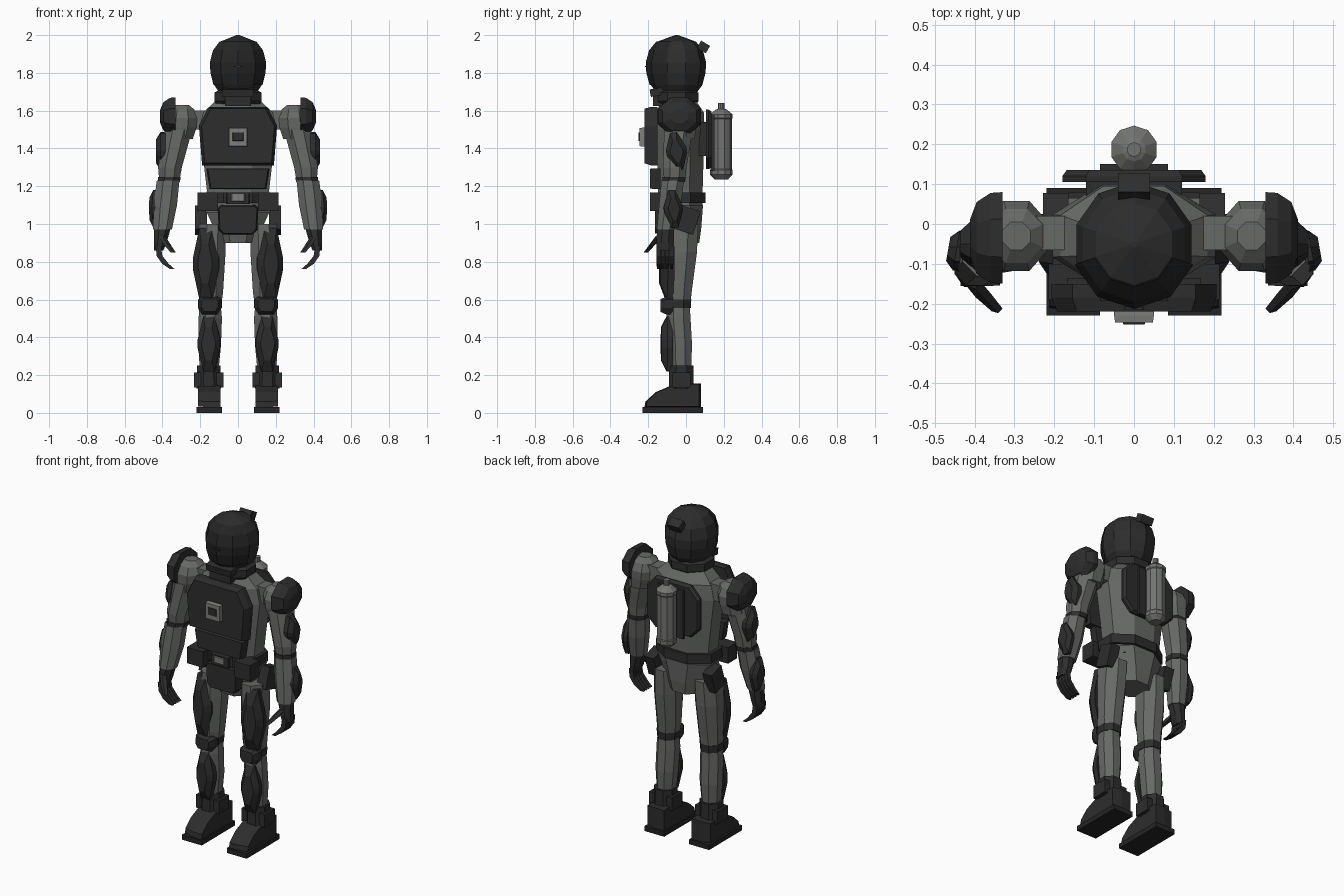
import bpy, bmesh, math
from mathutils import Matrix, Vector

if "Cube" in bpy.data.objects:
    bpy.data.objects.remove(bpy.data.objects["Cube"])


def material(name, r, g, b):
    m = bpy.data.materials.new(name)
    m.diffuse_color = (r, g, b, 1)
    m.use_nodes = True
    m.node_tree.nodes["Principled BSDF"].inputs["Base Color"].default_value = m.diffuse_color
    return m


SUIT = material("suit grey", 0.135, 0.142, 0.134)
TANK = material("tank grey", 0.17, 0.175, 0.165)
ARMOUR = material("armour charcoal", 0.026, 0.026, 0.026)
BLACK = material("visor black", 0.018, 0.018, 0.018)
TRIM = material("badge grey", 0.21, 0.215, 0.2)
HALF_PI = math.pi / 2


def finish(name, bm, mat, mirror):
    bmesh.ops.recalc_face_normals(bm, faces=bm.faces)
    me = bpy.data.meshes.new(name)
    bm.to_mesh(me)
    bm.free()
    me.materials.append(mat)
    ob = bpy.data.objects.new(name, me)
    bpy.context.collection.objects.link(ob)
    if mirror:
        ob.modifiers.new("mirror", 'MIRROR')
    return ob


def skin(bm, rings, caps=True):
    for a, b in zip(rings, rings[1:]):
        for i in range(len(a)):
            j = (i + 1) % len(a)
            bm.faces.new((a[i], a[j], b[j], b[i]))
    if caps:
        bm.faces.new(rings[0])
        bm.faces.new(rings[-1])


def loft(name, rings, mat, n=8, flat=True, mirror=False, keep=None, matrix=None):
    """Stack of n-sided rings (cx, cy, z, rx, ry); flat turns sides to the axes."""
    bm = bmesh.new()
    k = 1 / math.cos(math.pi / n) if flat else 1
    off = math.pi / n if flat else HALF_PI
    loops = []
    for cx, cy, z, rx, ry in rings:
        ang = [off + 2 * math.pi * i / n for i in range(n)]
        loops.append([bm.verts.new((cx + k * rx * math.cos(a), cy + k * ry * math.sin(a), z)) for a in ang])
    skin(bm, loops)
    if keep:
        drop = [f for f in bm.faces if not keep(f.calc_center_median())]
        bmesh.ops.delete(bm, geom=drop, context='FACES')
    if matrix:
        bm.transform(matrix)
    return finish(name, bm, mat, mirror)


def plate(name, pts, depth, inset, loc, turn, mat, mirror=False, tilt=0):
    """Raised plate with a bevelled rim; turn 0 faces front, 90 right, 180 back."""
    bm = bmesh.new()
    c = sum((Vector(p) for p in pts), Vector((0, 0))) / len(pts)
    loops = []
    for w, s in ((0, 1), (depth * 0.5, 1), (depth, inset)):
        loops.append([bm.verts.new((*(c + (Vector(p) - c) * s), w)) for p in pts])
    skin(bm, loops)
    bm.transform(Matrix.Translation(loc) @ Matrix.Rotation(math.radians(turn), 4, 'Z')
                 @ Matrix.Rotation(math.radians(tilt), 4, 'Y') @ Matrix.Rotation(HALF_PI, 4, 'X'))
    return finish(name, bm, mat, mirror)


def box(name, lo, hi, mat, mirror=False, tilt=0):
    """Axis-aligned box, optionally tilted about x."""
    bm = bmesh.new()
    lo, hi = Vector(lo), Vector(hi)
    bmesh.ops.create_cube(bm, size=1)
    bm.transform(Matrix.Translation((lo + hi) / 2) @ Matrix.Rotation(math.radians(tilt), 4, 'X')
                 @ Matrix.Diagonal((*(hi - lo), 1)))
    return finish(name, bm, mat, mirror)


def sym(half):
    """Close a right-hand outline into a symmetric one."""
    return half + [(-x, y) for x, y in reversed(half)]


def diamond(w, h, tip):
    return sym([(tip, -h), (w, -h * 0.15), (w, h * 0.15), (tip, h)])


# Helmet, visor and collar
HEAD = [(1.69, .1), (1.735, .132), (1.80, .149), (1.855, .152), (1.92, .135), (1.965, .1), (2.0, .008)]
loft("helmet", [(0, -.05, z, r, r * 1.03) for z, r in HEAD], ARMOUR, n=10, flat=False)
loft("visor", [(0, -.052, z, r * 1.03, r * 1.06) for z, r in HEAD[1:6]], BLACK, n=10, flat=False,
     keep=lambda c: c.y < -.1)
box("visor_slit", (-.025, -.216, 1.83), (.025, -.208, 1.837), ARMOUR)
box("helmet_lamp", (-.04, .065, 1.915), (.04, .12, 1.96), ARMOUR, tilt=-30)
box("breather", (-.085, -.19, 1.68), (.085, -.1, 1.72), ARMOUR, tilt=10)
loft("collar", [(0, -.05, 1.635, .115, .1), (0, -.05, 1.65, .125, .115), (0, -.05, 1.695, .125, .115),
                (0, -.05, 1.715, .09, .09)], ARMOUR)
box("collar_clasp", (-.07, -.175, 1.625), (.07, -.1, 1.68), ARMOUR)

# Torso and pelvis
loft("torso", [(0, -.03, 1.06, .172, .115), (0, -.03, 1.18, .165, .118), (0, -.03, 1.31, .18, .122),
               (0, -.03, 1.5, .205, .128), (0, -.03, 1.59, .185, .125), (0, -.04, 1.65, .12, .095)], SUIT)
loft("pelvis", [(0, -.015, .9, .1, .085), (0, -.02, .97, .125, .1), (0, -.025, 1.1, .182, .115)], SUIT)
plate("chest_plate", sym([(.19, 1.31), (.207, 1.52), (.155, 1.62)]), .07, .93, (0, -.15, 0), 0, ARMOUR)
plate("badge_frame", sym([(.05, 1.41), (.05, 1.51)]), .035, .95, (0, -.212, 0), 0, TRIM)
plate("badge_centre", sym([(.028, 1.44), (.028, 1.485)]), .006, .95, (0, -.246, 0), 0, ARMOUR)
plate("belly_plate", sym([(.15, 1.185), (.168, 1.295)]), .055, .95, (0, -.135, 0), 0, ARMOUR)

# Belt and its fittings
loft("belt", [(0, -.03, 1.11, .188, .132), (0, -.03, 1.168, .186, .132)], ARMOUR)
box("belt_pouch", (.105, -.19, 1.07), (.215, -.1, 1.168), ARMOUR, mirror=True)
plate("buckle_frame", sym([(.06, 1.105), (.06, 1.168)]), .025, .95, (0, -.155, 0), 0, ARMOUR)
plate("buckle", sym([(.036, 1.12), (.036, 1.16)]), .009, .9, (0, -.178, 0), 0, TRIM)
plate("groin_plate", sym([(.08, .945), (.102, .97), (.108, 1.085), (.09, 1.1)]), .06, .93,
      (0, -.105, 0), 0, ARMOUR)
box("hip_case", (.165, -.04, .955), (.228, .06, 1.085), ARMOUR, mirror=True, tilt=-18)

# Backpack and tank
plate("back_plate", sym([(.12, 1.29), (.18, 1.35), (.18, 1.54), (.12, 1.605)]), .03, .94,
      (0, .105, 0), 180, ARMOUR)
box("back_mount", (-.12, .07, 1.36), (.12, .11, 1.54), ARMOUR)
box("tank_bracket", (-.085, .13, 1.28), (.085, .15, 1.58), ARMOUR)
loft("tank", [(0, .187, z, r, r) for z, r in ((1.235, .035), (1.262, .06), (1.285, .06), (1.29, .056),
     (1.555, .056), (1.56, .06), (1.58, .06), (1.605, .03), (1.61, .018), (1.64, .018))], TANK, n=10, flat=False)

# Arms
box("shoulder_joint", (.15, -.065, 1.5), (.25, .02, 1.6), SUIT, mirror=True)
loft("shoulder", [(.31, -.03, 1.45, .07, .075), (.3, -.03, 1.51, .08, .085), (.295, -.03, 1.56, .078, .088),
                  (.295, -.03, 1.605, .065, .068), (.295, -.03, 1.63, .035, .035)], SUIT, mirror=True)
loft("shoulder_guard", [(0, 0, 0, .1, .115), (0, 0, .03, .098, .113), (0, 0, .065, .075, .09),
                        (0, 0, .082, .035, .045)], ARMOUR, mirror=True,
     matrix=Matrix.Translation((.33, -.035, 1.57)) @ Matrix.Rotation(HALF_PI, 4, 'Y'))
loft("upper_arm", [(.363, -.06, 1.24, .055, .056), (.36, -.06, 1.3, .063, .063), (.315, -.04, 1.5, .073, .075)],
     SUIT, mirror=True)
loft("elbow_band", [(.366, -.065, 1.222, .059, .06), (.364, -.063, 1.25, .06, .061)], ARMOUR, mirror=True)
loft("forearm", [(.4, -.107, .97, .05, .047), (.385, -.085, 1.1, .062, .058), (.37, -.07, 1.23, .06, .06)],
     SUIT, mirror=True)
plate("upper_arm_pad", diamond(.055, .1, .018), .05, .6, (.385, -.05, 1.385), 90, ARMOUR, mirror=True, tilt=-10)
plate("forearm_pad", diamond(.05, .1, .018), .042, .6, (.425, -.07, 1.08), 100, ARMOUR, mirror=True, tilt=-5)

# Hands
loft("palm", [(.42, -.112, .86, .025, .042), (.412, -.112, .9, .034, .046), (.402, -.108, .965, .042, .045),
              (.4, -.107, .985, .044, .042)], ARMOUR, mirror=True)
for i in range(4):
    y = -.146 + i * .023
    loft(f"finger_{i + 1}", [(.422, y, .88, .014, .01), (.415, y, .83, .015, .01), (.385, y, .79, .017, .01),
                             (.348, y, .762, .012, .008)], ARMOUR, n=4, mirror=True)
loft("thumb", [(.405, -.145, .935, .016, .014), (.38, -.175, .895, .017, .013), (.345, -.212, .85, .012, .01)],
     ARMOUR, n=5, mirror=True)

# Legs
loft("thigh", [(.145, -.04, .58, .058, .064), (.143, -.04, .64, .064, .07), (.14, -.03, .85, .074, .088),
               (.135, -.025, 1.0, .07, .09)], SUIT, mirror=True)
loft("knee_band", [(.146, -.04, .555, .06, .066), (.146, -.04, .6, .062, .068)], ARMOUR, mirror=True)
loft("shin", [(.153, -.03, .2, .048, .056), (.15, -.03, .36, .06, .062), (.147, -.04, .5, .062, .064),
              (.147, -.04, .57, .056, .06)], SUIT, mirror=True)
plate("thigh_plate", diamond(.07, .19, .035), .07, .55, (.165, -.07, .79), 8, ARMOUR, mirror=True)
plate("knee_pad", sym([(.04, -.05), (.062, -.015), (.062, .03), (.045, .045)]), .065, .7,
      (.15, -.07, .57), 0, ARMOUR, mirror=True)
plate("shin_plate", diamond(.06, .145, .03), .06, .6, (.152, -.072, .365), 4, ARMOUR, mirror=True)

# Boots
loft("boot_cuff", [(.155, -.025, .13, .066, .066), (.155, -.025, .25, .062, .064)], ARMOUR, mirror=True)
box("cuff_strap", (.077, -.075, .135), (.233, .025, .215), ARMOUR, mirror=True)
plate("boot", [(-.22, .03), (.08, .03), (.08, .155), (-.03, .16), (-.09, .14), (-.16, .11), (-.215, .06)],
      .12, .93, (.093, 0, 0), 90, ARMOUR, mirror=True)
box("boot_sole", (.085, -.23, 0), (.22, .09, .03), BLACK, mirror=True)
